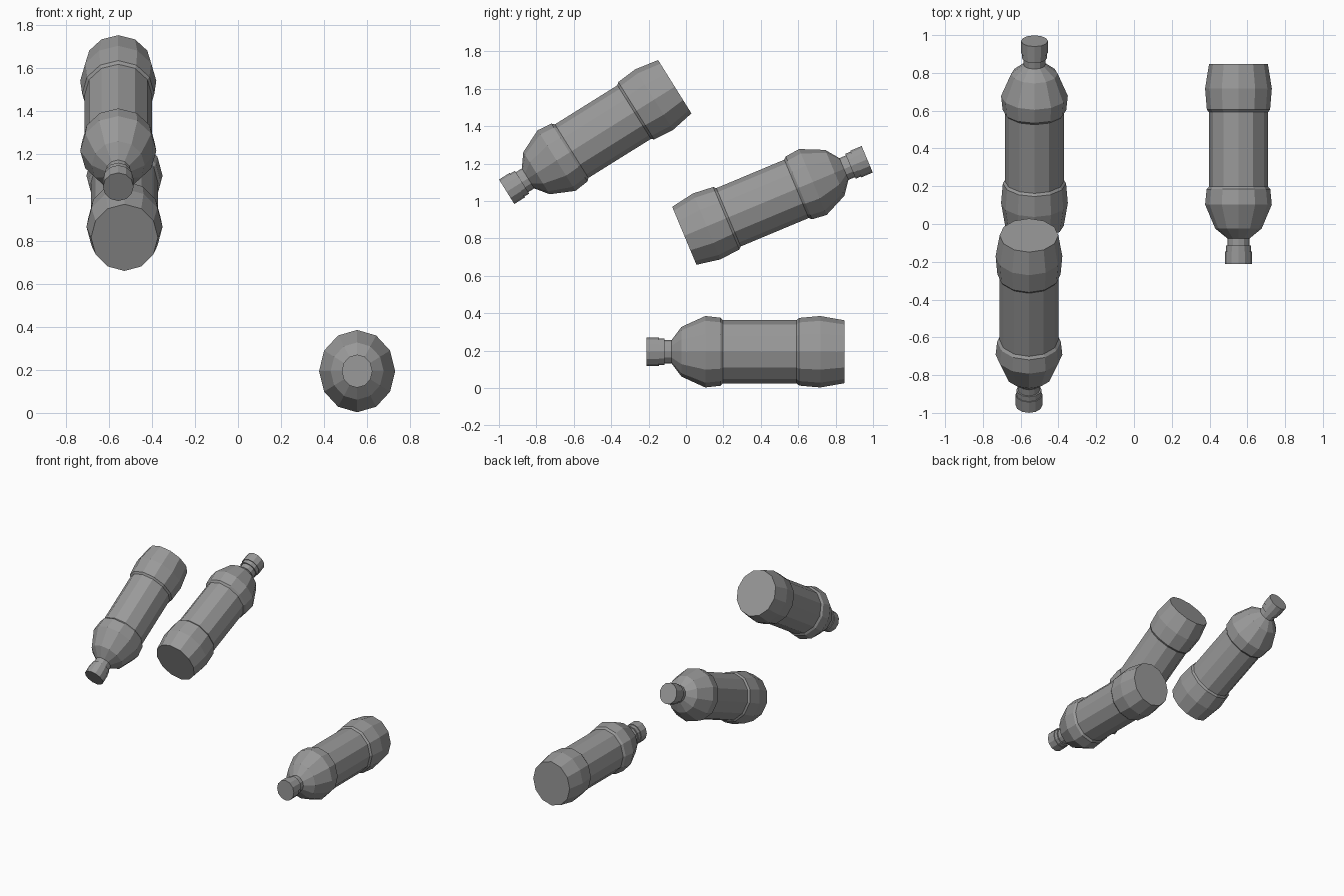
import bpy, bmesh, math
from mathutils import Matrix

cube = bpy.data.objects.get("Cube")
if cube:
    bpy.data.objects.remove(cube, do_unlink=True)

SIDES = 12
FLATTEN = 0.925  # bottles are slightly narrower across x

grey = bpy.data.materials.new("mid grey")
grey.use_nodes = True
colour = (0.32, 0.32, 0.32, 1)
grey.diffuse_color = colour
grey.node_tree.nodes["Principled BSDF"].inputs["Base Color"].default_value = colour

# Profiles as (radius, distance from the base)
BODY = [(0.168, 0), (0.191, 0.13), (0.181, 0.243), (0.169, 0.256),
        (0.169, 0.65), (0.182, 0.664), (0.191, 0.745), (0.133, 0.872),
        (0.063, 0.925), (0.063, 0.965)]
COLLAR = [(0.072, 0.963), (0.072, 0.995)]
CAP = [(0.077, 0.993), (0.077, 1.06)]


def lathe(name, profile, matrix):
    """Closed, flat-shaded solid of revolution about local z."""
    bm = bmesh.new()
    rings = []
    for r, z in profile:
        rings.append([bm.verts.new((FLATTEN * r * math.cos(i * math.tau / SIDES),
                                    r * math.sin(i * math.tau / SIDES), z))
                      for i in range(SIDES)])
    for a, b in zip(rings, rings[1:]):
        for i in range(SIDES):
            j = (i + 1) % SIDES
            bm.faces.new((a[i], a[j], b[j], b[i]))
    bm.faces.new(rings[0][::-1])
    bm.faces.new(rings[-1])
    mesh = bpy.data.meshes.new(name)
    bm.to_mesh(mesh)
    bm.free()
    mesh.materials.append(grey)
    obj = bpy.data.objects.new(name, mesh)
    bpy.context.collection.objects.link(obj)
    obj.matrix_world = matrix


# Each bottle: name, centre of its base, tilt about x in degrees
for name, base, tilt in [
    ("lying_bottle", (0.553, 0.848, 0.194), 90),
    ("pouring_bottle", (-0.556, -0.06, 1.611), 122),
    ("raised_bottle", (-0.527, -0.009, 0.814), -67.3),
]:
    place = Matrix.Translation(base) @ Matrix.Rotation(math.radians(tilt), 4, 'X')
    lathe(name + "_body", BODY, place)
    lathe(name + "_collar", COLLAR, place)
    lathe(name + "_cap", CAP, place)
